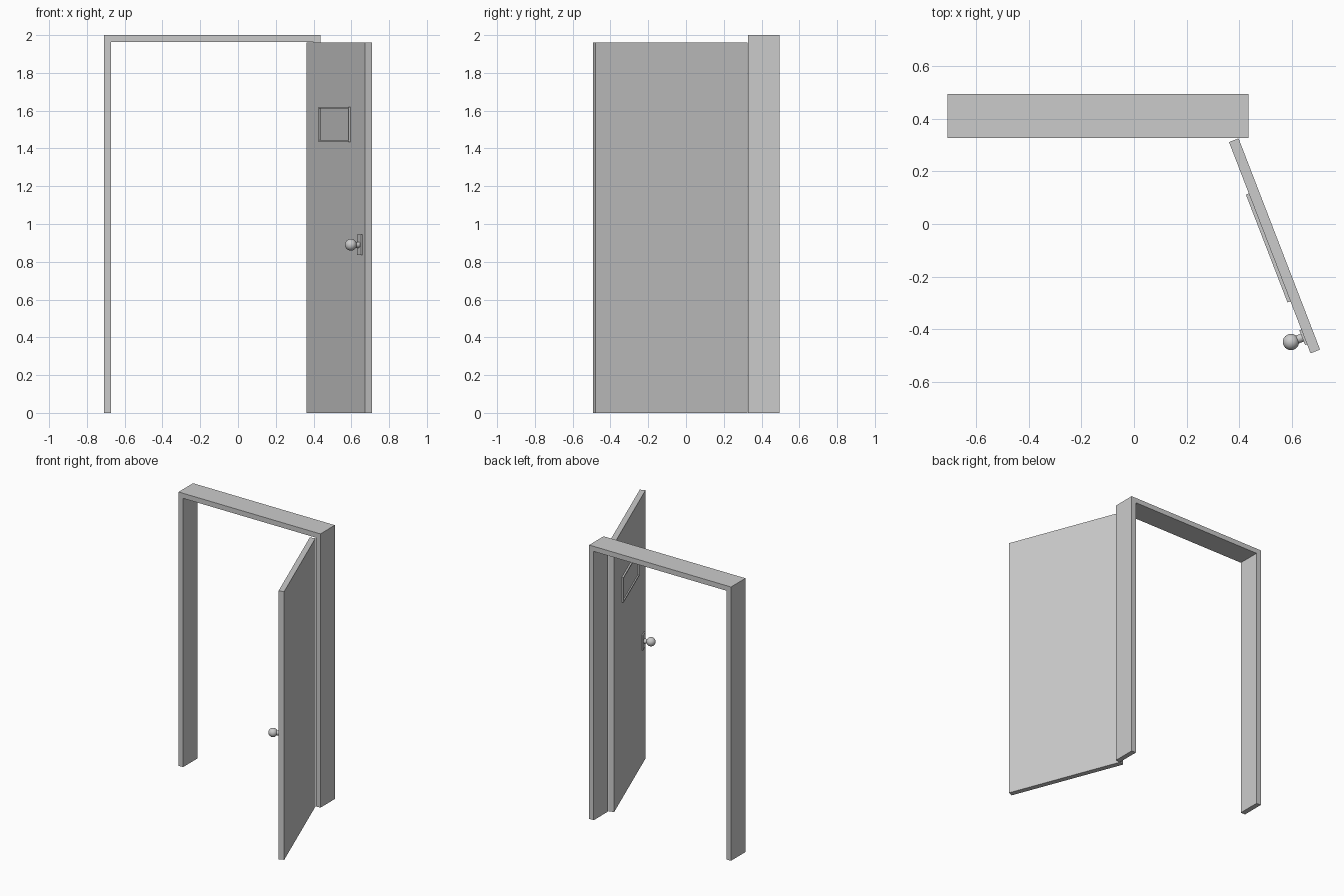
import bpy, bmesh, math
from mathutils import Matrix, Vector

old = bpy.data.objects.get("Cube")
if old:
    bpy.data.objects.remove(old, do_unlink=True)

grey = bpy.data.materials.new("plain grey")
grey.use_nodes = True
grey.diffuse_color = (0.6, 0.6, 0.6, 1)
grey.node_tree.nodes["Principled BSDF"].inputs["Base Color"].default_value = (0.6, 0.6, 0.6, 1)

# Hinge axis: local x runs along the open door, local -y is the knob side
HINGE = Matrix.Translation((0.398, 0.326, 0)) @ Matrix.Rotation(math.radians(-68.9), 4, 'Z')
FACE = -0.039


def finish(name, bm, matrix=Matrix(), smooth=False):
    bmesh.ops.recalc_face_normals(bm, faces=bm.faces)
    mesh = bpy.data.meshes.new(name)
    bm.to_mesh(mesh)
    bm.free()
    mesh.materials.append(grey)
    obj = bpy.data.objects.new(name, mesh)
    obj.matrix_world = matrix
    bpy.context.collection.objects.link(obj)
    if smooth:
        bpy.ops.object.select_all(action='DESELECT')
        obj.select_set(True)
        bpy.context.view_layer.objects.active = obj
        bpy.ops.object.shade_smooth_by_angle(angle=math.radians(35))
    return obj


def box(lo, hi):
    bm = bmesh.new()
    lo, hi = Vector(lo), Vector(hi)
    size = Matrix.Diagonal((*(hi - lo), 1))
    bmesh.ops.create_cube(bm, size=1, matrix=Matrix.Translation((lo + hi) / 2) @ size)
    return bm


# Door frame: an open arch outline pushed back
bm = bmesh.new()
left, right, top, t = -0.71, 0.436, 2.0, 0.037
outline = [(left, 0), (left, top), (right, top), (right, 0),
           (right - t, 0), (right - t, top - t), (left + t, top - t), (left + t, 0)]
arch = bm.faces.new([bm.verts.new((x, 0.328, z)) for x, z in outline])
pushed = bmesh.ops.extrude_face_region(bm, geom=[arch])
bmesh.ops.translate(bm, vec=(0, 0.167, 0),
                    verts=[g for g in pushed["geom"] if isinstance(g, bmesh.types.BMVert)])
finish("door_frame", bm)

# Door leaf
finish("door_leaf", box((0, FACE, 0), (0.862, 0, 1.96)), HINGE)

# Raised panel with a thin rim around a sunken field
bm = box((0.21, FACE - 0.012, 1.435), (0.65, FACE, 1.62))
front = min(bm.faces, key=lambda f: f.calc_center_median().y)
bmesh.ops.inset_region(bm, faces=[front], thickness=0.012)
pushed = bmesh.ops.extrude_face_region(bm, geom=[front])
bmesh.ops.translate(bm, vec=(0, 0.009, 0),
                    verts=[g for g in pushed["geom"] if isinstance(g, bmesh.types.BMVert)])
bmesh.ops.delete(bm, geom=[front], context='FACES_ONLY') if front.is_valid else None
finish("window_panel", bm, HINGE)

# Knob plate, stem and ball
KX, KZ = 0.795, 0.89
finish("knob_plate", box((KX - 0.03, FACE - 0.008, KZ - 0.055), (KX + 0.03, FACE, KZ + 0.055)), HINGE)

bm = bmesh.new()
bmesh.ops.create_cone(bm, cap_ends=True, segments=32, radius1=0.016, radius2=0.016, depth=0.05,
                      matrix=Matrix.Translation((KX, FACE - 0.03, KZ)) @ Matrix.Rotation(math.pi / 2, 4, 'X'))
finish("knob_stem", bm, HINGE, smooth=True)

bm = bmesh.new()
bmesh.ops.create_uvsphere(bm, u_segments=32, v_segments=16, radius=0.031,
                          matrix=Matrix.Translation((KX, -0.093, KZ)))
finish("knob_ball", bm, HINGE, smooth=True)
